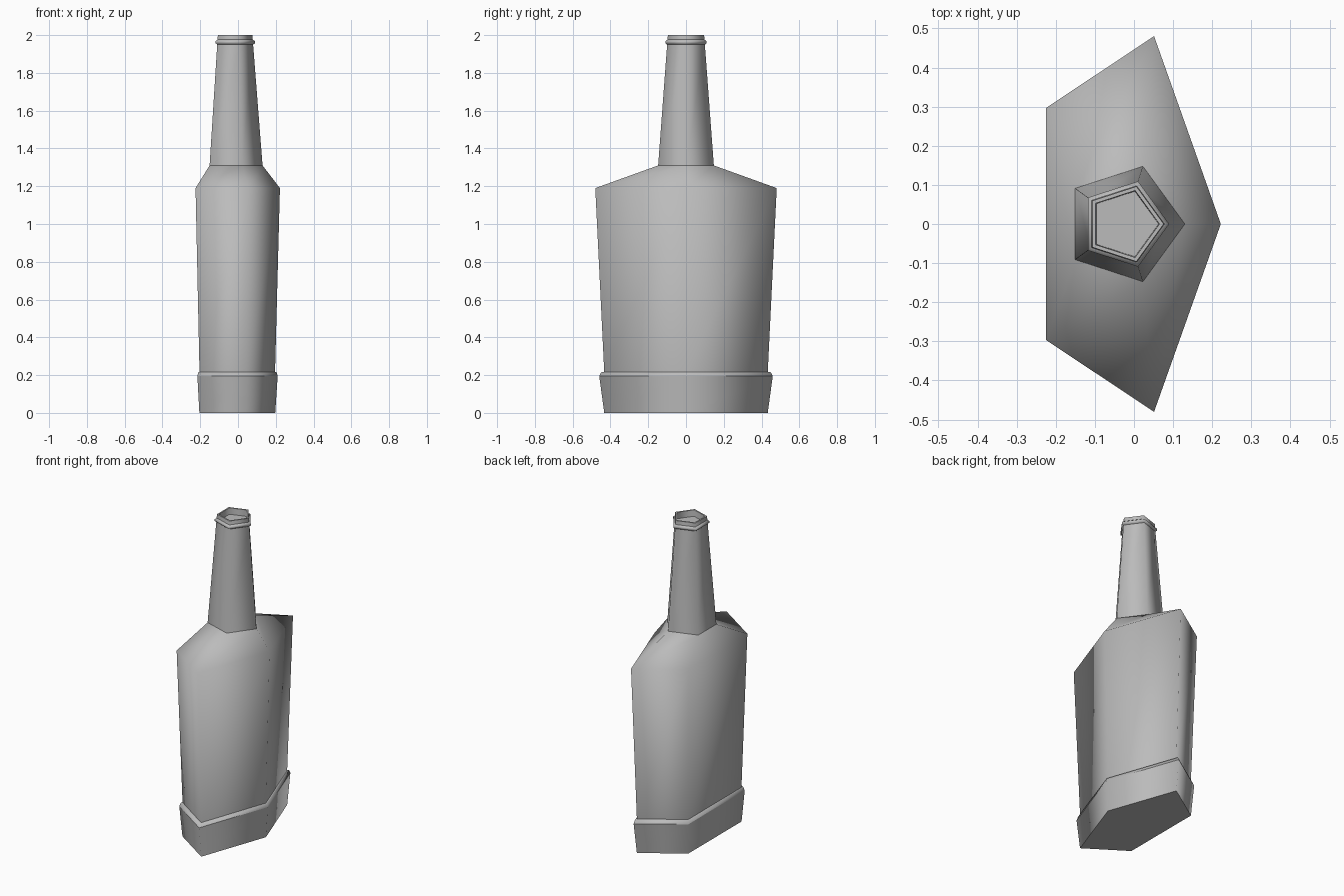
import bpy
import bmesh
import math

cube = bpy.data.objects.get("Cube")
if cube:
    bpy.data.objects.remove(cube, do_unlink=True)

SIDES = 5
AXIS_X = -0.025

grey = bpy.data.materials.new("grey glass")
grey.use_nodes = True
colour = (0.5, 0.5, 0.5, 1)
grey.diffuse_color = colour
grey.node_tree.nodes["Principled BSDF"].inputs["Base Color"].default_value = colour


def loft(name, sections, cap_start=False, cap_end=False):
    """Skin pentagonal sections given as (z, x radius, y radius)."""
    bm = bmesh.new()
    rings = []
    for z, rx, ry in sections:
        ring = []
        for i in range(SIDES):
            a = math.tau * i / SIDES
            ring.append(bm.verts.new((AXIS_X + rx * math.cos(a), ry * math.sin(a), z)))
        rings.append(ring)
    for low, high in zip(rings, rings[1:]):
        for i in range(SIDES):
            j = (i + 1) % SIDES
            bm.faces.new((low[i], low[j], high[j], high[i])).smooth = True
    caps = []
    if cap_start:
        caps.append(bm.faces.new(rings[0][::-1]))
    if cap_end:
        caps.append(bm.faces.new(rings[-1]))
    # Flat caps keep a crisp rim
    for cap in caps:
        for edge in cap.edges:
            edge.smooth = False
    mesh = bpy.data.meshes.new(name)
    bm.to_mesh(mesh)
    bm.free()
    mesh.materials.append(grey)
    obj = bpy.data.objects.new(name, mesh)
    bpy.context.collection.objects.link(obj)
    return obj


def round_section(z, r):
    return (z, r, r)


# Flared foot with a small step at its top
loft("foot", [(0, 0.222, 0.455), (0.195, 0.235, 0.483)], cap_start=True)
loft("foot_rim", [(0.195, 0.235, 0.483), (0.215, 0.229, 0.472), (0.217, 0.221, 0.455)])

# Wide body and sloping shoulder, smoothed together
loft("body", [(0.215, 0.221, 0.455), (1.19, 0.247, 0.505), (1.31, 0.155, 0.155)])

# Tapering neck
loft("neck", [round_section(1.31, 0.155), round_section(1.95, 0.105)])

# Collar ring around the mouth
loft("collar", [round_section(z, r) for z, r in
                ((1.95, 0.105), (1.957, 0.115), (1.968, 0.115), (1.976, 0.103))])

# Lip with a recessed mouth
loft("lip", [round_section(1.976, 0.103), round_section(2.0, 0.101)])
loft("lip_top", [round_section(2.0, 0.101), round_section(2.0, 0.09)])
loft("mouth", [round_section(2.0, 0.09), round_section(1.96, 0.088)], cap_end=True)
